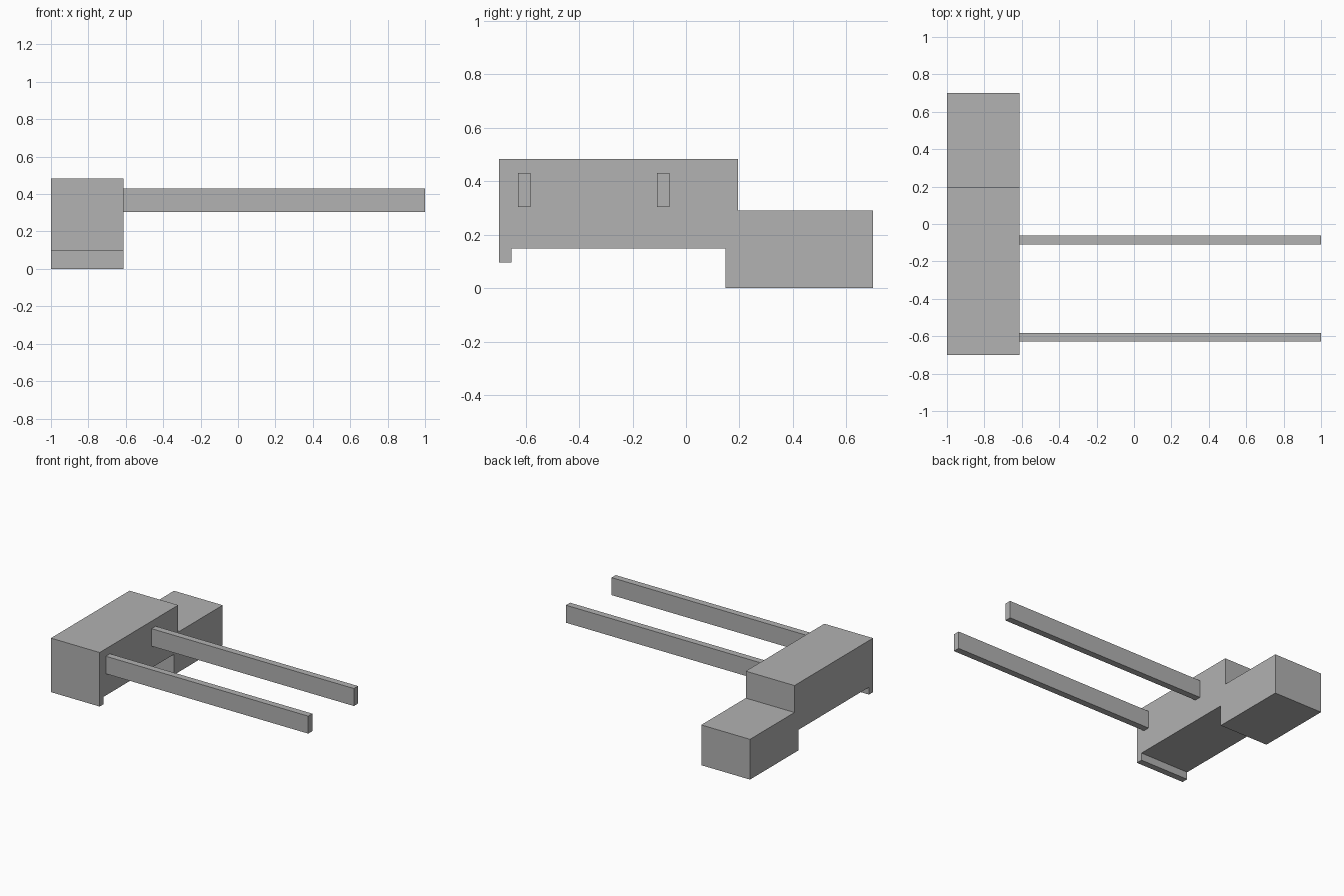
import bpy
import bmesh
from mathutils import Vector

cube = bpy.data.objects.get("Cube")
if cube:
    bpy.data.objects.remove(cube, do_unlink=True)

grey = bpy.data.materials.new("plain_grey")
grey.use_nodes = True
colour = (0.445, 0.445, 0.445, 1)
grey.diffuse_color = colour
grey.node_tree.nodes["Principled BSDF"].inputs["Base Color"].default_value = colour


def extrude_along_x(name, profile, x_start, x_end):
    """Extrude a (y, z) outline between two x positions."""
    bm = bmesh.new()
    face = bm.faces.new([bm.verts.new((x_start, y, z)) for y, z in profile])
    result = bmesh.ops.extrude_face_region(bm, geom=[face])
    moved = [v for v in result["geom"] if isinstance(v, bmesh.types.BMVert)]
    bmesh.ops.translate(bm, verts=moved, vec=Vector((x_end - x_start, 0, 0)))
    bmesh.ops.recalc_face_normals(bm, faces=bm.faces)
    mesh = bpy.data.meshes.new(name)
    bm.to_mesh(mesh)
    bm.free()
    mesh.materials.append(grey)
    obj = bpy.data.objects.new(name, mesh)
    bpy.context.collection.objects.link(obj)
    return obj


# Stepped body with a low rear block and a small front lip
body_outline = [
    (-0.70, 0.095), (-0.654, 0.095), (-0.654, 0.148), (0.148, 0.148),
    (0.148, 0), (0.70, 0), (0.70, 0.29), (0.194, 0.29),
    (0.194, 0.484), (-0.70, 0.484),
]
body_side = -0.612
extrude_along_x("body", body_outline, -1, body_side)

# Two long flat arms
arm_width, arm_bottom, arm_top = 0.047, 0.304, 0.43
for name, y in (("front_arm", -0.629), ("rear_arm", -0.109)):
    outline = [(y, arm_bottom), (y + arm_width, arm_bottom),
               (y + arm_width, arm_top), (y, arm_top)]
    extrude_along_x(name, outline, body_side, 1)
